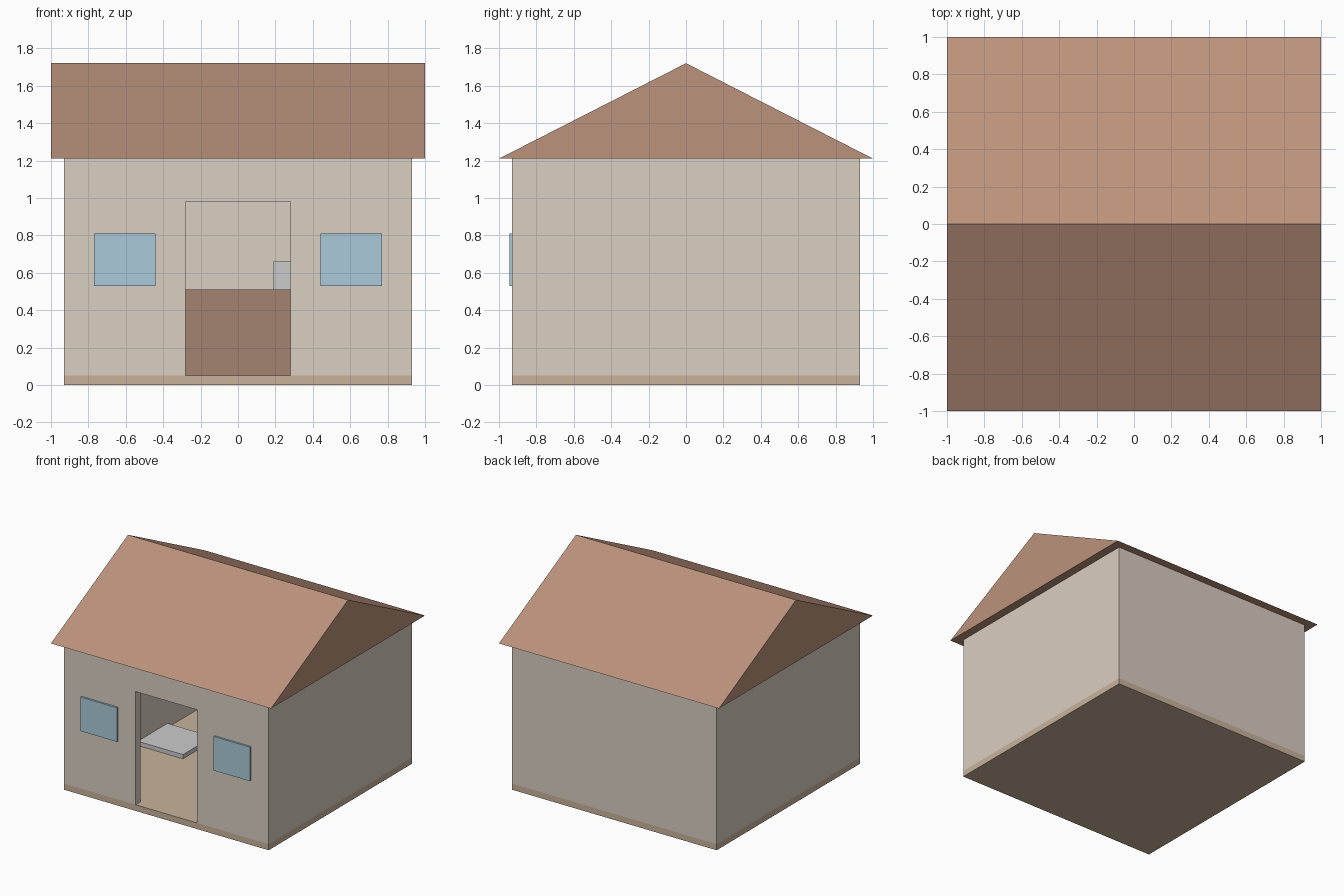
import bpy, bmesh

if "Cube" in bpy.data.objects:
    bpy.data.objects.remove(bpy.data.objects["Cube"])


def material(name, rgb):
    m = bpy.data.materials.new(name)
    m.diffuse_color = (*rgb, 1)
    m.use_nodes = True
    m.node_tree.nodes["Principled BSDF"].inputs["Base Color"].default_value = m.diffuse_color
    return m


def finish(name, bm, mat):
    bmesh.ops.recalc_face_normals(bm, faces=bm.faces)
    me = bpy.data.meshes.new(name)
    bm.to_mesh(me)
    bm.free()
    ob = bpy.data.objects.new(name, me)
    bpy.context.collection.objects.link(ob)
    if mat:
        me.materials.append(mat)
    return ob


def box(name, x, y, z, mat=None):
    """Box from (min, max) ranges on each axis."""
    bm = bmesh.new()
    bmesh.ops.create_cube(bm, size=1)
    for v in bm.verts:
        v.co = [r[0] if c < 0 else r[1] for c, r in zip(v.co, (x, y, z))]
    return finish(name, bm, mat)


def cut(target, cutter):
    mod = target.modifiers.new("cut", 'BOOLEAN')
    mod.operation = 'DIFFERENCE'
    mod.solver = 'EXACT'
    mod.object = cutter
    cutter.hide_render = True
    cutter.hide_viewport = True


plaster = material("plaster", (0.70, 0.62, 0.54))
sand = material("sand", (0.58, 0.45, 0.33))
tile = material("roof_tile", (0.50, 0.29, 0.20))
wood = material("wood", (0.37, 0.23, 0.16))
glass = material("glass", (0.40, 0.60, 0.70))

W, IN = 0.93, 0.865          # outer and inner wall half-widths
FLOOR, EAVE, RIDGE = 0.05, 1.21, 1.72

# Floor slab and hollow walls with a doorway
box("floor", (-W, W), (-W, W), (0, FLOOR), sand)
walls = box("walls", (-W, W), (-W, W), (FLOOR, EAVE), plaster)
cut(walls, box("room_cutter", (-IN, IN), (-IN, IN), (-0.2, 1.5)))
cut(walls, box("door_cutter", (-0.28, 0.28), (-1.1, -0.7), (-0.1, 0.98)))

# Gable roof: triangle profile extruded along x
bm = bmesh.new()
profile = [(-1, EAVE), (1, EAVE), (0, RIDGE)]
face = bm.faces.new([bm.verts.new((-1, y, z)) for y, z in profile])
ext = bmesh.ops.extrude_face_region(bm, geom=[face])
bmesh.ops.translate(bm, vec=(2, 0, 0),
                    verts=[g for g in ext["geom"] if isinstance(g, bmesh.types.BMVert)])
finish("roof", bm, tile)

# Front windows
for side, x in (("left", (-0.77, -0.44)), ("right", (0.44, 0.77))):
    box("window_" + side, x, (-0.945, -0.90), (0.53, 0.81), glass)

# Interior: low slab by the left wall, counter at the back with a box on top
box("low_slab", (-IN, -0.455), (-0.065, 0.32), (FLOOR, 0.085))
box("counter", (-0.45, 0.45), (0.45, IN), (FLOOR, 0.51), wood)
box("counter_box", (0.19, 0.42), (0.52, 0.80), (0.51, 0.66))
